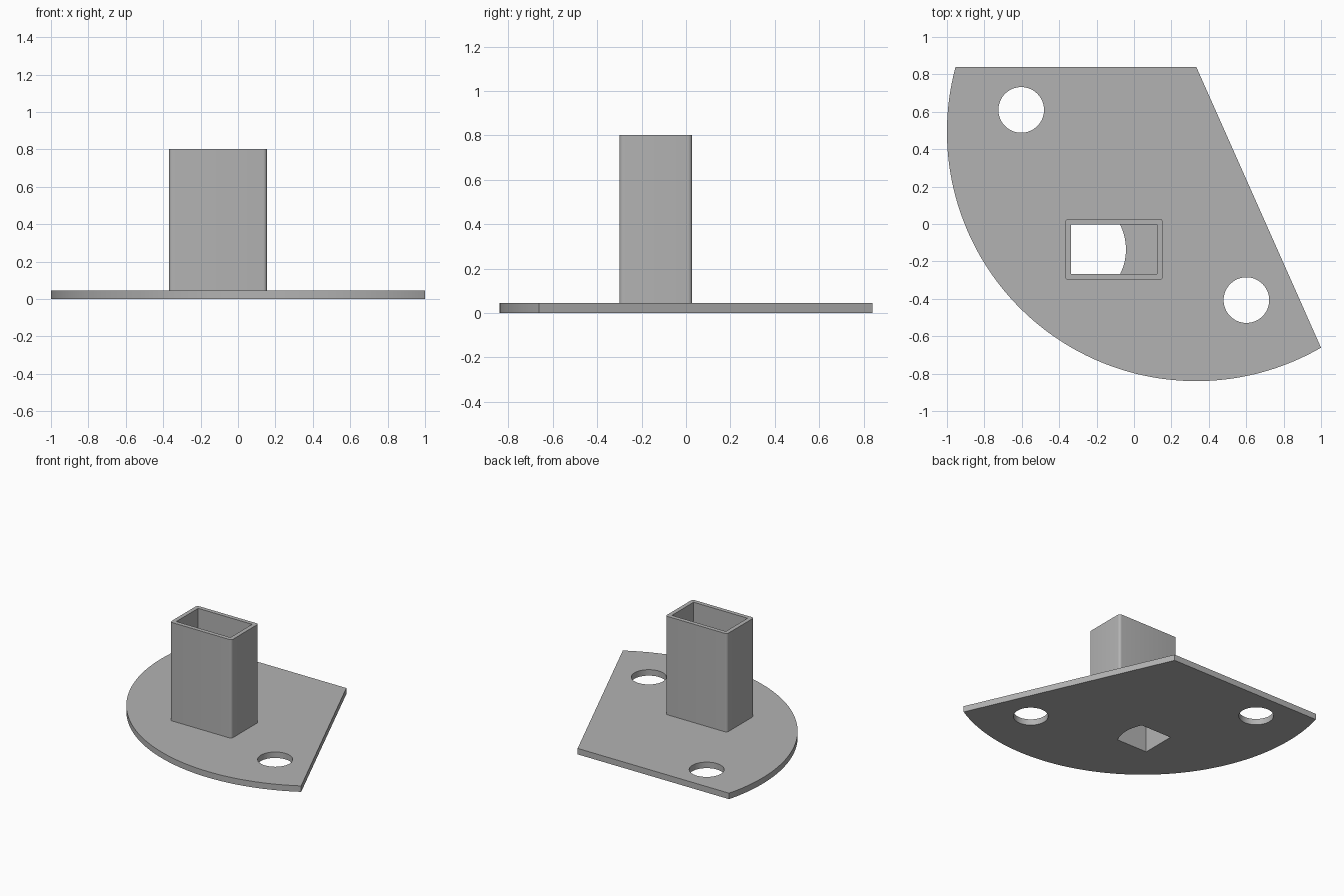
import bpy, bmesh, math
from mathutils import Vector

if "Cube" in bpy.data.objects:
    bpy.data.objects.remove(bpy.data.objects["Cube"], do_unlink=True)

grey = bpy.data.materials.new("mid_grey")
grey.use_nodes = True
colour = (0.45, 0.45, 0.45, 1)
grey.diffuse_color = colour
grey.node_tree.nodes["Principled BSDF"].inputs["Base Color"].default_value = colour


def arc(cx, cy, r, a0, a1, n):
    """Points along an arc, both ends included; angles in radians."""
    angles = [a0 + (a1 - a0) * i / n for i in range(n + 1)]
    return [(cx + r * math.cos(a), cy + r * math.sin(a)) for a in angles]


def circle(cx, cy, r, n=64):
    return arc(cx, cy, r, 0, math.tau, n)[:-1]


def rectangle(x0, x1, y0, y1, r=0):
    if not r:
        return [(x0, y0), (x1, y0), (x1, y1), (x0, y1)]
    corners = [(x1 - r, y1 - r), (x0 + r, y1 - r), (x0 + r, y0 + r), (x1 - r, y0 + r)]
    q = math.pi / 2
    return [p for i, (x, y) in enumerate(corners) for p in arc(x, y, r, i * q, (i + 1) * q, 6)]


def extrude_profile(name, loops, z0, z1):
    """Fill an outline with holes and extrude it upwards."""
    bm = bmesh.new()
    for loop in loops:
        verts = [bm.verts.new((x, y, z0)) for x, y in loop]
        for i, v in enumerate(verts):
            bm.edges.new((verts[i - 1], v))
    bmesh.ops.triangle_fill(bm, edges=bm.edges[:], use_beauty=True, normal=Vector((0, 0, 1)))
    result = bmesh.ops.extrude_face_region(bm, geom=bm.faces[:], use_keep_orig=True)
    top = [g for g in result["geom"] if isinstance(g, bmesh.types.BMVert)]
    bmesh.ops.translate(bm, verts=top, vec=(0, 0, z1 - z0))
    bmesh.ops.recalc_face_normals(bm, faces=bm.faces[:])
    mesh = bpy.data.meshes.new(name)
    bm.to_mesh(mesh)
    bm.free()
    mesh.materials.append(grey)
    obj = bpy.data.objects.new(name, mesh)
    bpy.context.collection.objects.link(obj)
    bpy.ops.object.select_all(action="DESELECT")
    obj.select_set(True)
    bpy.context.view_layer.objects.active = obj
    bpy.ops.object.shade_smooth_by_angle(angle=math.radians(30))
    return obj


THICK, HEIGHT = 0.046, 0.802
IN_X0, IN_X1, IN_Y0, IN_Y1 = -0.336, 0.123, -0.268, -0.004
WALL = 0.032

# Base plate: circular sector cut by a straight back edge
cx, cy, R, back = 0.333, 0.493, 1.333, 0.84
start = math.pi - math.asin((back - cy) / R)
end = math.tau - math.acos((1 - cx) / R)
outline = arc(cx, cy, R, start, end, 96) + [(cx, back)]

# Plate opening: flush with the tube bore, with one curved side
mid, half, r = (IN_Y0 + IN_Y1) / 2, (IN_Y1 - IN_Y0) / 2, 0.293
a = math.asin(half / r)
opening = [(IN_X0, IN_Y1), (IN_X0, IN_Y0)] + arc(IN_X0, mid, r, -a, a, 16)

extrude_profile("base_plate",
                [outline, circle(-0.603, 0.61, 0.122), circle(0.601, -0.407, 0.122), opening],
                0, THICK)

# Upright rectangular tube with rounded outer corners
outer = rectangle(IN_X0 - WALL, IN_X1 + WALL, IN_Y0 - WALL, IN_Y1 + WALL, 0.02)
extrude_profile("socket_tube", [outer, rectangle(IN_X0, IN_X1, IN_Y0, IN_Y1)], THICK, HEIGHT)
